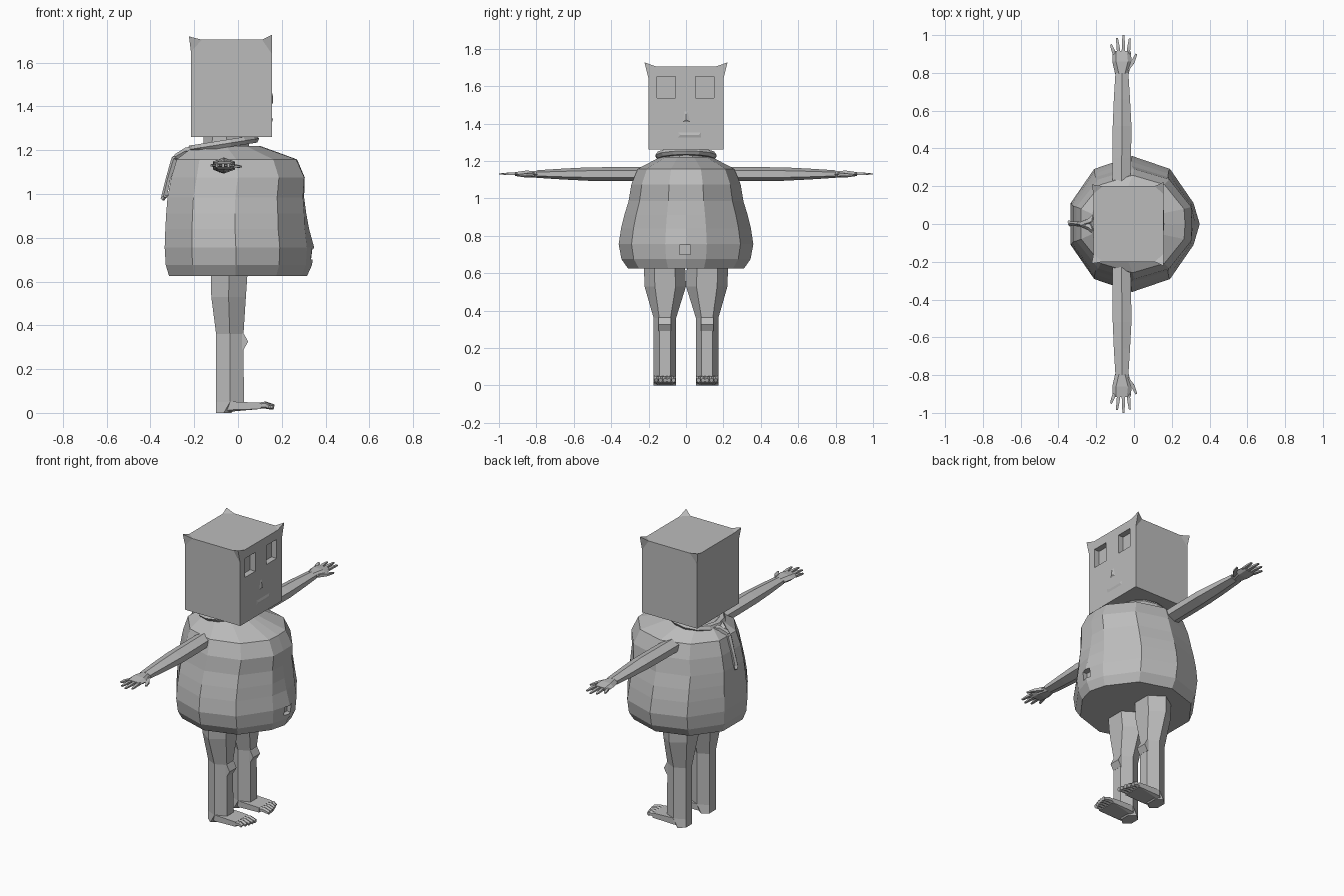
import bpy, bmesh, math
from mathutils import Vector

if "Cube" in bpy.data.objects:
    bpy.data.objects.remove(bpy.data.objects["Cube"])

grey = bpy.data.materials.new("plain grey")
grey.diffuse_color = (0.5, 0.5, 0.5, 1)
grey.use_nodes = True
grey.node_tree.nodes["Principled BSDF"].inputs["Base Color"].default_value = grey.diffuse_color


def loft(bm, rings):
    """Skin a list of equal-length point rings and cap both ends."""
    rows = [[bm.verts.new(p) for p in r] for r in rings]
    n = len(rows[0])
    for a, b in zip(rows, rows[1:]):
        for i in range(n):
            j = (i + 1) % n
            bm.faces.new((a[i], a[j], b[j], b[i]))
    bm.faces.new(rows[0][::-1])
    bm.faces.new(rows[-1])


def box(bm, x0, x1, y0, y1, z0, z1):
    loft(bm, [[(x0, y0, z), (x1, y0, z), (x1, y1, z), (x0, y1, z)] for z in (z0, z1)])


def hull(bm, pts):
    vs = [bm.verts.new(p) for p in pts]
    bmesh.ops.convex_hull(bm, input=vs)


def tube(bm, pts, radii, sides=6, squash=1.0):
    """Tapered tube through a few points."""
    pts = [Vector(p) for p in pts]
    rings = []
    for i, p in enumerate(pts):
        d = (pts[min(i + 1, len(pts) - 1)] - pts[max(i - 1, 0)]).normalized()
        up = Vector((0, 0, 1)) if abs(d.z) < 0.85 else Vector((0, 1, 0))
        u = d.cross(up).normalized()
        v = u.cross(d)
        a = [2 * math.pi * (k + 0.5) / sides for k in range(sides)]
        rings.append([p + radii[i] * (u * math.cos(t) + v * math.sin(t) * squash) for t in a])
    loft(bm, rings)


def finish(bm, name, mirror=False):
    bmesh.ops.recalc_face_normals(bm, faces=bm.faces)
    me = bpy.data.meshes.new(name)
    bm.to_mesh(me)
    bm.free()
    me.materials.append(grey)
    ob = bpy.data.objects.new(name, me)
    bpy.context.collection.objects.link(ob)
    if mirror:
        m = ob.modifiers.new("mirror", 'MIRROR')
        m.use_axis = (False, True, False)
    return ob


def carve(ob, cutter):
    m = ob.modifiers.new("carve", 'BOOLEAN')
    m.operation, m.object, m.solver = 'DIFFERENCE', cutter, 'EXACT'
    bpy.context.view_layer.objects.active = ob
    bpy.ops.object.modifier_apply(modifier=m.name)
    bpy.data.objects.remove(cutter)


# Bag head with two recessed square eyes
bm = bmesh.new()
box(bm, -0.215, 0.155, -0.2, 0.2, 1.26, 1.705)
head = finish(bm, "bag_head")
bm = bmesh.new()
for y in (-0.105, 0.1):
    box(bm, 0.12, 0.2, y - 0.05, y + 0.05, 1.537, 1.652)
carve(head, finish(bm, "eye_cutter"))

# Pinched corners of the bag
bm = bmesh.new()
for s in (-1, 1):
    hull(bm, [(0.155, 0.2 * s, 1.64), (0.11, 0.2 * s, 1.705), (0.155, 0.16 * s, 1.705),
              (0.135, 0.18 * s, 1.69), (0.155, 0.222 * s, 1.727)])
    hull(bm, [(-0.215, 0.2 * s, 1.65), (-0.165, 0.2 * s, 1.705), (-0.215, 0.16 * s, 1.705),
              (-0.19, 0.18 * s, 1.69), (-0.224, 0.21 * s, 1.72)])
finish(bm, "bag_corners")

# Faint nose and mouth creases
bm = bmesh.new()
hull(bm, [(0.15, -0.03, 1.4), (0.15, 0.04, 1.4), (0.15, -0.02, 1.48), (0.15, 0.02, 1.48),
          (0.161, 0, 1.42), (0.159, 0.0, 1.45)])
hull(bm, [(0.15, -0.06, 1.31), (0.15, 0.09, 1.31), (0.15, 0.09, 1.37), (0.15, -0.06, 1.37),
          (0.159, -0.03, 1.34), (0.159, 0.07, 1.34)])
finish(bm, "face_creases")

# Neck inside the collar
bm = bmesh.new()
tube(bm, [(-0.06, 0, 1.15), (-0.05, 0, 1.28)], [0.11, 0.11], 10)
finish(bm, "neck")

# Rope collar, tilted down at the back
bm = bmesh.new()
n, m = 14, 6
tilt = math.radians(9)
g = []
for i in range(n):
    a = 2 * math.pi * i / n
    row = []
    for k in range(m):
        t = 2 * math.pi * k / m
        r = 0.142 + 0.025 * math.cos(t)
        x, y, z = r * math.cos(a), r * math.sin(a), 0.02 * math.sin(t)
        row.append(bm.verts.new((-0.068 + x * math.cos(tilt) - z * math.sin(tilt), y,
                                 1.228 + x * math.sin(tilt) + z * math.cos(tilt))))
    g.append(row)
for i in range(n):
    for k in range(m):
        i2, k2 = (i + 1) % n, (k + 1) % m
        bm.faces.new((g[i][k], g[i2][k], g[i2][k2], g[i][k2]))
finish(bm, "rope_collar")

# Rope ends joining in a tail on the back
bm = bmesh.new()
for s in (-1, 1):
    tube(bm, [(-0.19, 0.05 * s, 1.2), (-0.235, 0.015 * s, 1.195), (-0.285, 0, 1.17)],
         [0.022, 0.018, 0.012], 5)
tube(bm, [(-0.25, 0, 1.19), (-0.29, 0, 1.16), (-0.318, 0.003, 1.07), (-0.337, 0, 0.985)],
     [0.015, 0.015, 0.012, 0.014], 5)
tube(bm, [(-0.33, 0.0, 1.0), (-0.345, 0.012, 0.975)], [0.012, 0.01], 4)
finish(bm, "rope_tail")

# Baggy shirt: height, half depth in y, back x, front corner x, front middle x
bm = bmesh.new()
rows = [(0.625, 0.31, -0.315, 0.29, 0.315), (0.675, 0.345, -0.33, 0.31, 0.338),
        (0.755, 0.36, -0.335, 0.315, 0.348), (0.84, 0.347, -0.332, 0.305, 0.325),
        (0.91, 0.33, -0.328, 0.302, 0.312), (0.985, 0.307, -0.322, 0.297, 0.302),
        (1.075, 0.292, -0.305, 0.303, 0.305), (1.158, 0.258, -0.28, 0.265, 0.27),
        (1.22, 0.14, -0.2, 0.09, 0.1)]
rings = []
for z, ry, xb, xc, xf in rows:
    cx, rx = (xb + xc) / 2, (xc - xb) / 2 / math.cos(math.pi / 10)
    ring = [(xf, 0, z)]
    for k in range(10):
        a = math.pi / 10 + k * math.pi / 5
        ring.append((cx + rx * math.cos(a), ry * math.sin(a), z))
    rings.append(ring)
loft(bm, rings)
shirt = finish(bm, "baggy_shirt")
bm = bmesh.new()
box(bm, 0.31, 0.4, -0.034, 0.025, 0.7, 0.752)
carve(shirt, finish(bm, "hole_cutter"))

# Arms: hexagonal, ridge on top, mirrored
bm = bmesh.new()
rings = []
for y, x, rx, rz in [(0.2, -0.067, 0.05, 0.037), (0.35, -0.065, 0.052, 0.037),
                     (0.52, -0.063, 0.052, 0.036), (0.66, -0.064, 0.045, 0.029),
                     (0.8, -0.064, 0.036, 0.02)]:
    rings.append([(x + rx * 1.1 * math.sin(k * math.pi / 3), y,
                   1.13 + rz * math.cos(k * math.pi / 3)) for k in range(6)])
loft(bm, rings)
finish(bm, "arm", True)

# Hands: palm, four fingers and a thumb
bm = bmesh.new()
rings = []
for y, x0, x1, h in [(0.795, -0.1, -0.028, 0.017), (0.86, -0.115, -0.012, 0.018),
                     (0.915, -0.115, -0.018, 0.01)]:
    rings.append([(x0, y, 1.13), (x0 + 0.02, y, 1.13 + h), (x1 - 0.02, y, 1.13 + h),
                  (x1, y, 1.13), (x1 - 0.02, y, 1.13 - h), (x0 + 0.02, y, 1.13 - h)])
loft(bm, rings)
for bx, tx, ty in [(-0.104, -0.122, 0.95), (-0.08, -0.09, 0.985),
                   (-0.056, -0.056, 1.0), (-0.031, -0.022, 0.982)]:
    tube(bm, [(bx, 0.9, 1.13), ((bx + tx) / 2, (0.9 + ty) / 2, 1.132), (tx, ty, 1.13)],
         [0.013, 0.012, 0.007], 4, 0.7)
tube(bm, [(-0.04, 0.82, 1.128), (-0.005, 0.86, 1.126), (0.013, 0.9, 1.125)],
     [0.02, 0.014, 0.007], 4, 0.7)
finish(bm, "hand", True)

# Legs: flat front and back, ridge on each side
bm = bmesh.new()
rings = []
for z, xb, xf, y0, y1 in [(0.0, -0.1, -0.03, 0.053, 0.173), (0.05, -0.1, 0.027, 0.053, 0.173),
                          (0.36, -0.1, 0.025, 0.053, 0.173), (0.53, -0.122, 0.036, 0.0, 0.222),
                          (0.66, -0.125, 0.045, 0.006, 0.225)]:
    c, q = (xb + xf) / 2, (y1 - y0) / 4
    rings.append([(xb, y0 + q, z), (c, y0, z), (xf, y0 + q, z),
                  (xf, y1 - q, z), (c, y1, z), (xb, y1 - q, z)])
loft(bm, rings)
finish(bm, "leg", True)

# Knee bumps
bm = bmesh.new()
loft(bm, [[(0.01, y, 0.375), (0.028, y, 0.36), (0.046, y, 0.325), (0.026, y, 0.29), (0.01, y, 0.29)]
          for y in (0.08, 0.146)])
finish(bm, "knee", True)

# Feet with five toes
bm = bmesh.new()
hull(bm, [(x, y, z) for x, y0, y1, z0, z1 in
          [(-0.1, 0.083, 0.143, 0.0, 0.05), (-0.035, 0.053, 0.173, 0.014, 0.052),
           (0.105, 0.053, 0.173, 0.018, 0.046)] for y in (y0, y1) for z in (z0, z1)])
for k, tip in enumerate((0.165, 0.163, 0.158, 0.15, 0.14)):
    y = 0.067 + k * 0.023
    tube(bm, [(0.09, y, 0.032), (0.125, y, 0.036), (tip, y, 0.027)],
         [0.014, 0.016, 0.012], 6)
finish(bm, "foot", True)
